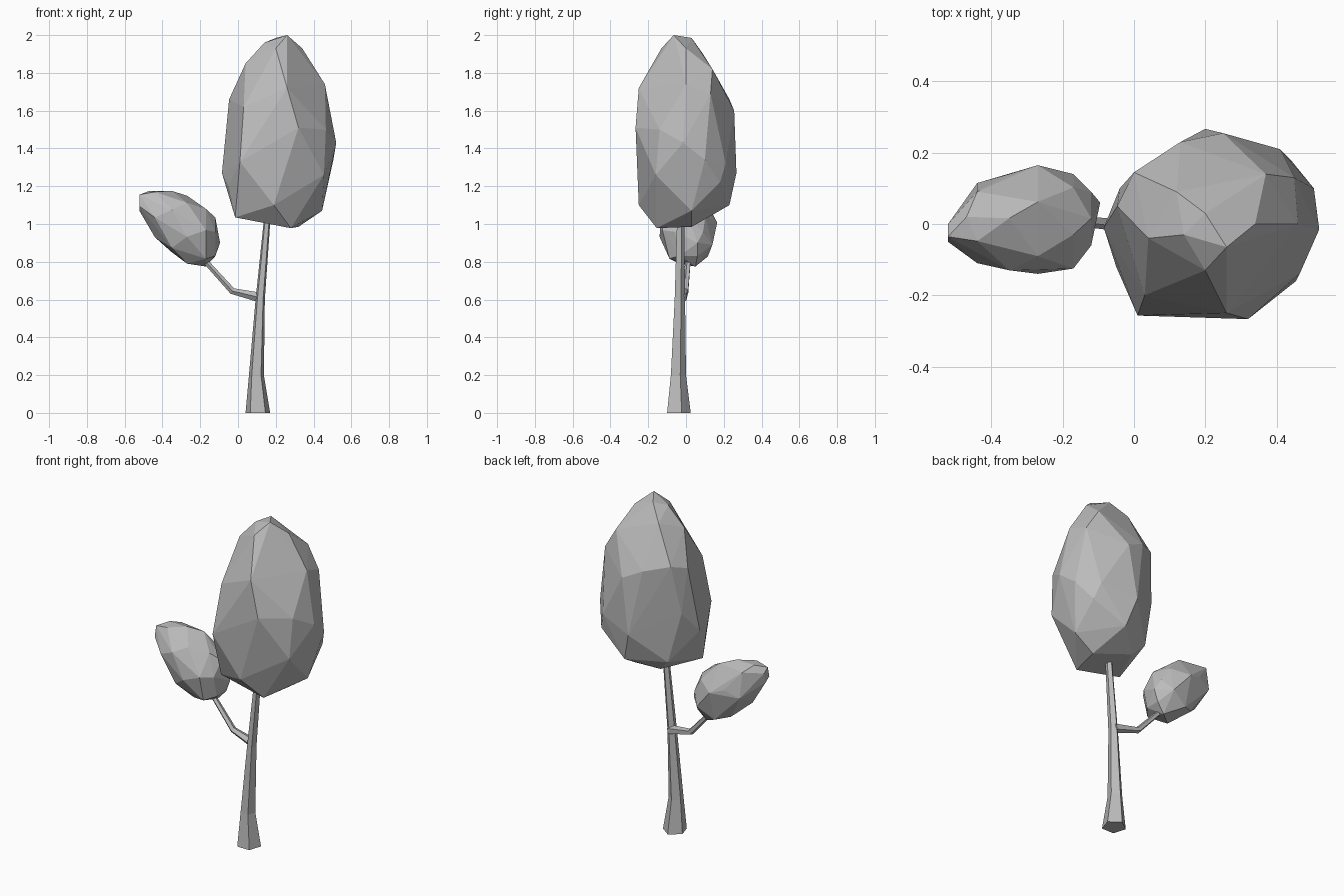
import bpy, bmesh, math
from mathutils import Vector

old = bpy.data.objects.get("Cube")
if old:
    bpy.data.objects.remove(old)

GREY = (0.5, 0.5, 0.5, 1)
mat = bpy.data.materials.new("plain grey")
mat.use_nodes = True
mat.diffuse_color = GREY
mat.node_tree.nodes["Principled BSDF"].inputs["Base Color"].default_value = GREY


def ring(sides, phase, u0, u1, v0, v1):
    """Polygon stretched to fill the box u0..u1, v0..v1."""
    angles = [phase + math.tau * i / sides for i in range(sides)]
    us, vs = [math.cos(a) for a in angles], [math.sin(a) for a in angles]

    def fit(values, low, high):
        a, b = min(values), max(values)
        return [low + (high - low) * (t - a) / (b - a) for t in values]
    return list(zip(fit(us, u0, u1), fit(vs, v0, v1)))


def finish(name, bm):
    bmesh.ops.recalc_face_normals(bm, faces=bm.faces)
    mesh = bpy.data.meshes.new(name)
    bm.to_mesh(mesh)
    bm.free()
    mesh.materials.append(mat)
    obj = bpy.data.objects.new(name, mesh)
    bpy.context.collection.objects.link(obj)


def foliage(name, corners):
    """Faceted clump: the convex hull of its corners."""
    bm = bmesh.new()
    for corner in corners:
        bm.verts.new(corner)
    hull = bmesh.ops.convex_hull(bm, input=bm.verts)
    spare = {g for g in hull["geom_interior"] if isinstance(g, bmesh.types.BMVert)}
    bmesh.ops.delete(bm, geom=list(spare), context="VERTS")
    finish(name, bm)


def loft(name, loops):
    """Closed tube through loops of equal length."""
    bm = bmesh.new()
    rows = [[bm.verts.new(p) for p in loop] for loop in loops]
    n = len(rows[0])
    for a, b in zip(rows, rows[1:]):
        for i in range(n):
            j = (i + 1) % n
            bm.faces.new((a[i], a[j], b[j], b[i]))
    bm.faces.new(rows[0][::-1])
    bm.faces.new(rows[-1])
    finish(name, bm)


# Trunk: five-sided, flat to the front, flared foot, leaning (z, then x and y extents)
trunk = [
    (0, .04, .17, -.10, .025),
    (.2, .058, .137, -.08, .0),
    (.6, .093, .142, -.06, -.005),
    (1.1, .145, .177, -.045, -.01),
]
loft("trunk", [[(x, y, z) for x, y in ring(5, math.pi / 2, *box)] for z, *box in trunk])

# Side branch: bent tube (centre, radius)
path = [
    (Vector((.12, -.025, .61)), .026),
    (Vector((-.03, -.005, .645)), .017),
    (Vector((-.17, .01, .80)), .014),
    (Vector((-.24, .02, .88)), .012),
]
loops = []
for i, (centre, radius) in enumerate(path):
    along = path[min(i + 1, 3)][0] - path[max(i - 1, 0)][0]
    side = along.cross(Vector((0, 1, 0))).normalized()
    depth = along.cross(side).normalized()
    loops.append([centre + radius * (u * side + v * depth)
                  for u, v in ring(5, .3, -1, 1, -1, 1)])
loft("side_branch", loops)

# Main crown: irregular clump, given by its few corners from the base up
base = [(.28, -.155, .978), (-.015, -.14, 1.035), (.1, .1, 1.03), (.32, .03, .985),
        (.19, -.25, 1.1), (.445, .03, 1.07), (.25, .23, 1.1), (.03, .13, 1.1)]
belly = [(-.085, -.01, 1.27), (-.05, -.12, 1.2), (.01, -.257, 1.33),
         (.32, -.267, 1.51), (.465, -.14, 1.5), (.455, -.16, 1.26),
         (.52, -.015, 1.43), (.505, .1, 1.34), (.44, .18, 1.22),
         (.41, .21, 1.32), (.2, .267, 1.27), (-.04, .1, 1.4)]
shoulder = [(.03, -.2, 1.62), (.26, -.25, 1.72), (.46, 0, 1.74), (.45, .13, 1.69),
            (.25, .255, 1.6), (.13, .23, 1.66), (0, .145, 1.69), (-.047, .05, 1.66)]
top = [(.04, -.04, 1.85), (.2, -.13, 1.93), (.37, .14, 1.82), (.12, .09, 1.9),
       (.34, 0, 1.93), (.14, -.03, 1.96), (.2, .03, 1.985), (.26, -.065, 2)]
foliage("main_crown", base + belly + shoulder + top)

# Small crown: staggered slices (sides, turn, x, then y and z extents)
slices = [
    (4, .4, -.522, -.05, .0, 1.07, 1.155),
    (5, .8, -.44, -.11, .115, .93, 1.17),
    (5, .2, -.35, -.13, .14, .85, 1.175),
    (6, .2, -.27, -.14, .165, .79, 1.15),
    (6, .8, -.17, -.125, .14, .778, 1.08),
    (5, .3, -.12, -.06, .09, .83, 1.035),
]
ends = [(-.47, .02, 1.175), (-.17, .05, .775), (-.095, .06, .90)]
foliage("small_crown", ends + [(x, y, z) for sides, turn, x, *box in slices
                               for y, z in ring(sides, turn, *box)])
